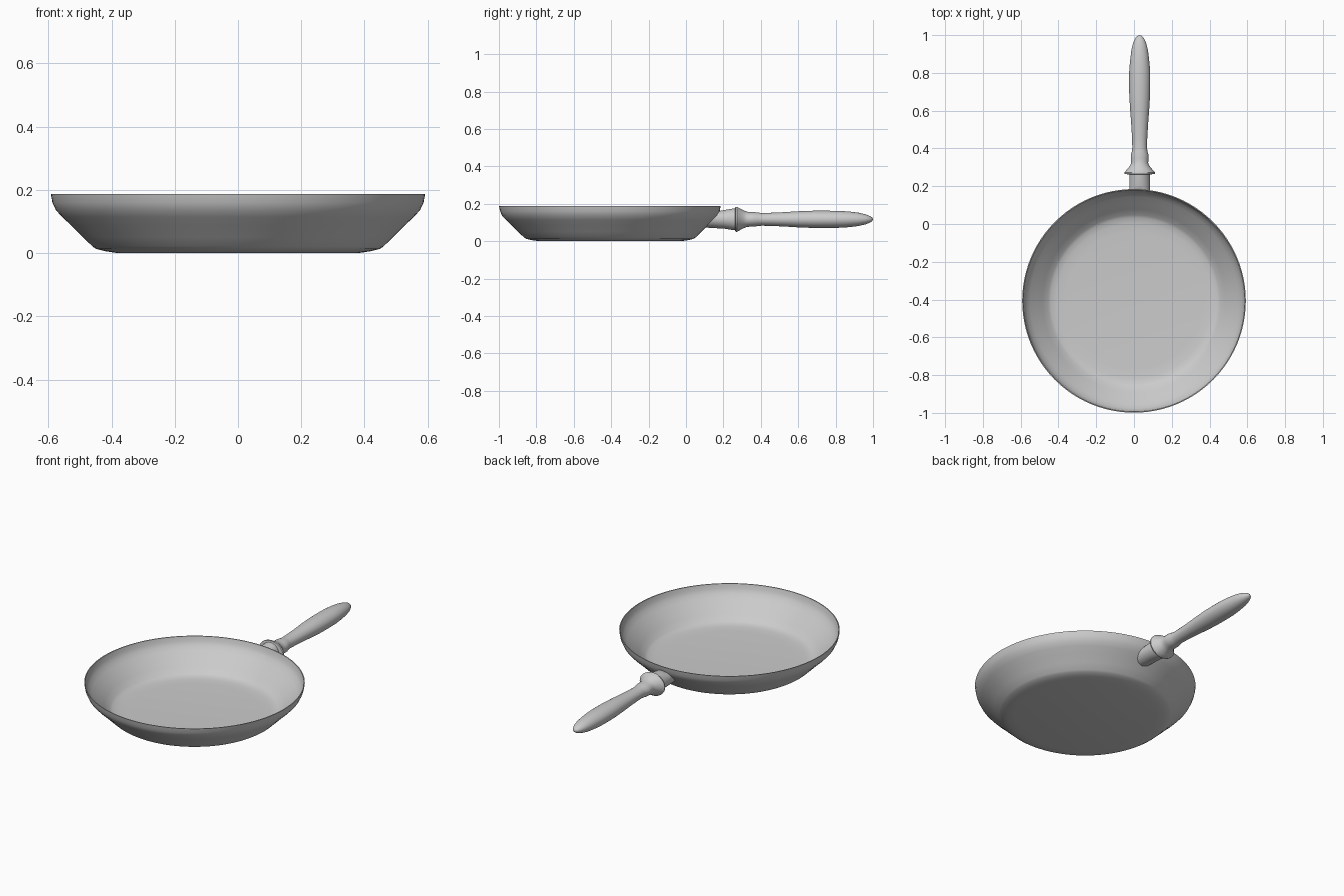
import bpy, bmesh, math

if "Cube" in bpy.data.objects:
    bpy.data.objects.remove(bpy.data.objects["Cube"])

PAN_Y = -0.407
HX, HZ = 0.03, 0.117


def skin(name, rings, cap_start=False, cap_end=False):
    """Join equal-length rings of points into a smooth surface."""
    bm = bmesh.new()
    vs = [[bm.verts.new(p) for p in ring] for ring in rings]
    n = len(vs[0])
    for a, b in zip(vs, vs[1:]):
        for i in range(n):
            j = (i + 1) % n
            bm.faces.new((a[i], a[j], b[j], b[i]))
    if cap_start:
        bm.faces.new(vs[0][::-1])
    if cap_end:
        bm.faces.new(vs[-1])
    bmesh.ops.remove_doubles(bm, verts=bm.verts, dist=1e-5)
    bmesh.ops.recalc_face_normals(bm, faces=bm.faces)
    me = bpy.data.meshes.new(name)
    bm.to_mesh(me)
    bm.free()
    ob = bpy.data.objects.new(name, me)
    bpy.context.collection.objects.link(ob)
    bpy.context.view_layer.objects.active = ob
    ob.select_set(True)
    bpy.ops.object.shade_smooth_by_angle(angle=math.radians(40))
    ob.select_set(False)
    return ob


def circle(n):
    return [(math.cos(2 * math.pi * i / n), math.sin(2 * math.pi * i / n)) for i in range(n)]


# Pan: outer wall from the base up, over the rim, then down the inside
outer = [(0.38, 0.0), (0.42, 0.006), (0.448, 0.013), (0.46, 0.021), (0.49, 0.05),
         (0.528, 0.088), (0.556, 0.114), (0.576, 0.136), (0.587, 0.16), (0.592, 0.187)]
inner = [(0.587, 0.187), (0.581, 0.161), (0.570, 0.140), (0.550, 0.119), (0.522, 0.093),
         (0.484, 0.056), (0.455, 0.028), (0.44, 0.020), (0.41, 0.015), (0.36, 0.012)]
skin("pan", [[(r * c, PAN_Y + r * s, z) for c, s in circle(96)] for r, z in outer + inner], True, True)


def wall_radius(z):
    for (r0, z0), (r1, z1) in zip(outer, outer[1:]):
        if z0 <= z <= z1:
            return r0 + (r1 - r0) * (z - z0) / (z1 - z0)
    return outer[-1][0]


# Stem: its inner end follows the sloping pan wall
start = []
for c, s in circle(32):
    x, z = HX + 0.055 * c, HZ + 0.044 * s
    start.append((x, PAN_Y + math.sqrt((wall_radius(z) - 0.003) ** 2 - x * x), z))


def ellipse(y, rx, rz, z=HZ):
    return [(HX + rx * c, y, z + rz * s) for c, s in circle(32)]


skin("stem", [start, ellipse(0.205, 0.055, 0.05), ellipse(0.25, 0.055, 0.057),
              ellipse(0.275, 0.055, 0.059)], True, True)

# Handle: flared collar, neck bead and rounded oval grip (y, half width, half height)
grip = [(0.262, 0.055, 0.059), (0.265, 0.080, 0.066), (0.273, 0.082, 0.067), (0.29, 0.066, 0.057),
        (0.31, 0.050, 0.047), (0.325, 0.045, 0.041), (0.345, 0.047, 0.039), (0.365, 0.047, 0.039),
        (0.385, 0.041, 0.036), (0.405, 0.039, 0.034), (0.45, 0.040, 0.035), (0.52, 0.044, 0.038),
        (0.60, 0.050, 0.043), (0.68, 0.055, 0.046), (0.76, 0.056, 0.046), (0.82, 0.055, 0.045),
        (0.87, 0.050, 0.042), (0.92, 0.044, 0.036), (0.96, 0.034, 0.027), (0.985, 0.022, 0.017),
        (0.996, 0.011, 0.009), (1.0, 0.0, 0.0)]
skin("handle", [ellipse(*g) for g in grip], True)
